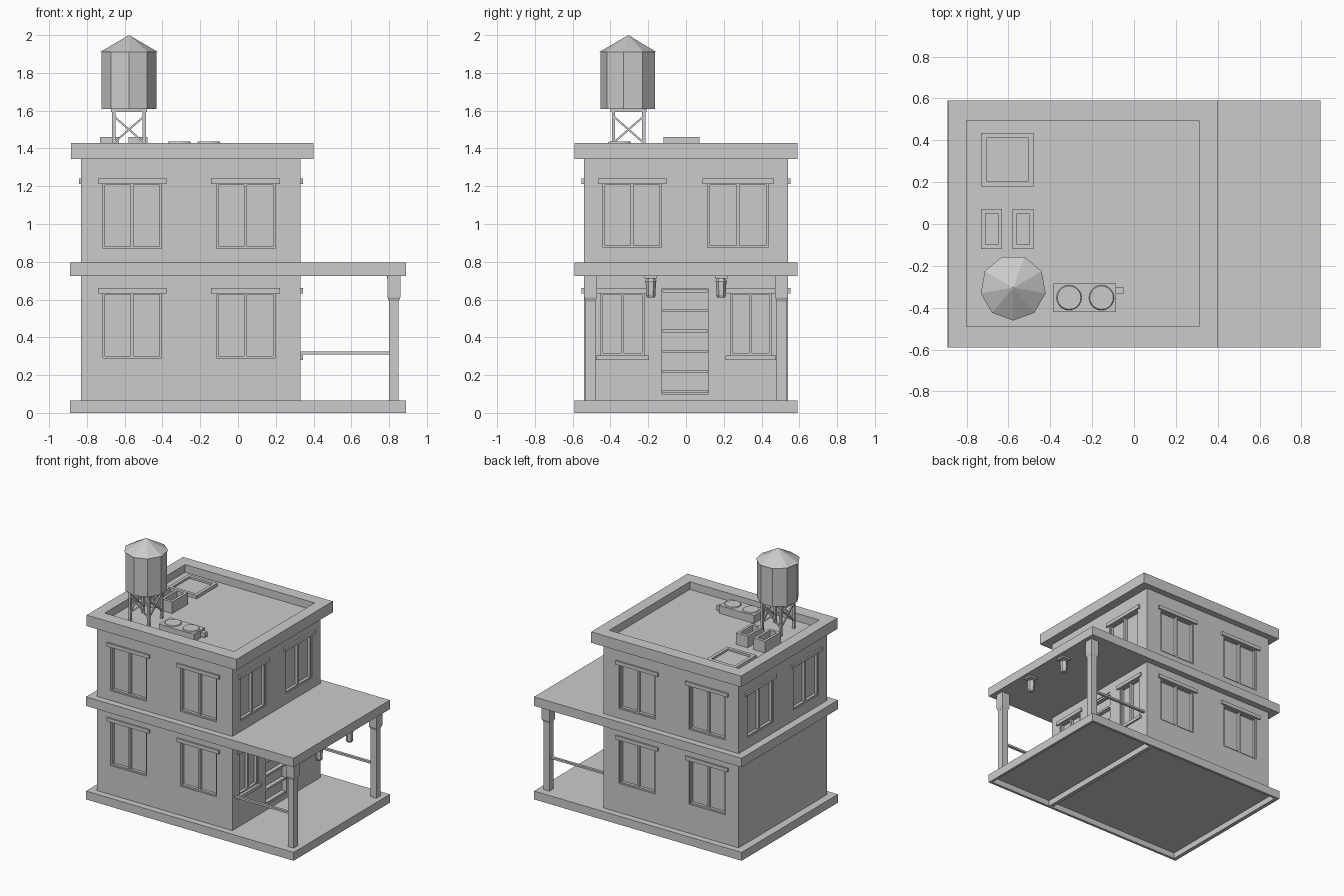
import bpy, bmesh, math
from mathutils import Vector, Matrix

if "Cube" in bpy.data.objects:
    bpy.data.objects.remove(bpy.data.objects["Cube"])


def finish(name, bm):
    bmesh.ops.recalc_face_normals(bm, faces=bm.faces)
    me = bpy.data.meshes.new(name)
    bm.to_mesh(me)
    bm.free()
    ob = bpy.data.objects.new(name, me)
    bpy.context.collection.objects.link(ob)
    return ob


def boxes(name, items):
    """One object from boxes given as (x0, x1, y0, y1, z0, z1)."""
    bm = bmesh.new()
    for x0, x1, y0, y1, z0, z1 in items:
        m = Matrix.Translation(((x0 + x1) / 2, (y0 + y1) / 2, (z0 + z1) / 2))
        m = m @ Matrix.Diagonal((abs(x1 - x0), abs(y1 - y0), abs(z1 - z0), 1))
        bmesh.ops.create_cube(bm, size=1, matrix=m)
    return finish(name, bm)


def cut(target, items):
    cutter = boxes("cutter", items)
    cutter.hide_render = True
    mod = target.modifiers.new("cut", 'BOOLEAN')
    mod.operation, mod.solver, mod.object = 'DIFFERENCE', 'EXACT', cutter
    bpy.context.view_layer.objects.active = target
    bpy.ops.object.modifier_apply(modifier=mod.name)
    bpy.data.objects.remove(cutter)


def cone(name, sides, r1, r2, z0, z1, x, y, turn=0):
    bm = bmesh.new()
    m = Matrix.Translation((x, y, (z0 + z1) / 2)) @ Matrix.Rotation(math.radians(turn), 4, 'Z')
    bmesh.ops.create_cone(bm, cap_ends=True, segments=sides, radius1=r1, radius2=r2,
                          depth=z1 - z0, matrix=m)
    return finish(name, bm)


def beam(bm, a, b, w):
    a, b = Vector(a), Vector(b)
    m = Matrix.Translation((a + b) / 2) @ (b - a).to_track_quat('Z', 'Y').to_matrix().to_4x4()
    bmesh.ops.create_cube(bm, size=1, matrix=m @ Matrix.Diagonal((w, w, (b - a).length, 1)))


X0, X1, Y = -0.83, 0.33, 0.54


def on_wall(wall, u0, u1, z0, z1, d0, d1):
    """Box on a wall: u runs along the wall, d is the offset outward."""
    if wall == "front":
        return (u0, u1, -Y - d1, -Y - d0, z0, z1)
    if wall == "back":
        return (u0, u1, Y + d0, Y + d1, z0, z1)
    if wall == "right":
        return (X1 + d0, X1 + d1, u0, u1, z0, z1)
    return (X0 - d1, X0 - d0, u0, u1, z0, z1)


def window(wall, u0, u1, z0, z1, sill=False):
    """Adds a framed two-pane window with lintel; returns its opening."""
    mid, f, d = (u0 + u1) / 2, 0.011, (-0.03, -0.008)
    bars = [(u0, u0 + f, z0, z1), (u1 - f, u1, z0, z1), (mid - 0.008, mid + 0.008, z0, z1),
            (u0, u1, z0, z0 + f), (u0, u1, z1 - f, z1)]
    boxes(wall + "_window_frame", [on_wall(wall, *b, *d) for b in bars])
    boxes(wall + "_lintel", [on_wall(wall, u0 - 0.027, u1 + 0.027, z1 - 0.005, z1 + 0.023, -0.01, 0.013)])
    if sill:
        boxes(wall + "_sill", [on_wall(wall, u0 - 0.027, u1 + 0.027, z0 - 0.025, z0, -0.01, 0.013)])
    return on_wall(wall, u0, u1, z0, z1, -0.03, 0.05)


# plinth: open underneath, with a cross rib below the porch wall
plinth = boxes("plinth", [(-0.89, 0.89, -0.59, 0.59, 0, 0.065)])
cut(plinth, [(-0.86, 0.30, -0.57, 0.57, -0.1, 0.045), (0.33, 0.87, -0.57, 0.57, -0.1, 0.045)])

# storeys and slabs
lower = boxes("lower_storey", [(X0, X1, -Y, Y, 0.065, 0.725)])
boxes("middle_slab", [(-0.89, 0.89, -0.59, 0.59, 0.725, 0.795)])
upper = boxes("upper_storey", [(X0, X1, -Y, Y, 0.795, 1.345)])
FLOOR = 1.37
roof = boxes("roof_parapet", [(-0.885, 0.40, -0.59, 0.59, 1.345, 1.43)])
cut(roof, [(-0.80, 0.31, -0.49, 0.495, FLOOR, 1.6)])

# windows and door
low, high = [], []
for wall in ("front", "back"):
    for u0, u1 in ((-0.715, -0.405), (-0.115, 0.195)):
        low.append(window(wall, u0, u1, 0.29, 0.637))
        high.append(window(wall, u0, u1, 0.87, 1.217))
for wall in ("right", "left"):
    for u0, u1 in ((-0.44, -0.13), (0.115, 0.435)):
        high.append(window(wall, u0, u1, 0.875, 1.217))
for u0, u1 in ((-0.45, -0.222), (0.235, 0.45)):
    low.append(window("right", u0, u1, 0.305, 0.637, sill=True))
low.append(on_wall("right", -0.13, 0.12, 0.10, 0.655, -0.035, 0.05))
boxes("door_slats", [on_wall("right", -0.125, 0.115, z, z + 0.015, -0.035, -0.003)
                     for z in (0.105, 0.212, 0.319, 0.426, 0.533, 0.638)])
cut(lower, low)
cut(upper, high)

# porch posts, rails and lanterns
for s in (-1, 1):
    y = s * 0.506
    boxes("porch_post", [(0.80, 0.85, y - 0.026, y + 0.026, 0.065, 0.725)])
    cone("post_capital", 4, 0.036, 0.048, 0.59, 0.612, 0.825, y, 45)
    boxes("post_capital_block", [(0.791, 0.859, y - 0.034, y + 0.034, 0.612, 0.725)])
    boxes("porch_rail", [(0.33, 0.80, y - 0.01, y + 0.01, 0.31, 0.325)])
    y = s * 0.186
    boxes("lantern_mount", [(0.79, 0.86, y - 0.033, y + 0.033, 0.712, 0.725)])
    cone("lantern_cap", 6, 0.033, 0.02, 0.695, 0.712, 0.825, y)
    cone("lantern_body", 6, 0.024, 0.028, 0.625, 0.695, 0.825, y)
    cone("lantern_foot", 6, 0.02, 0.028, 0.61, 0.625, 0.825, y)

# roof hatch, with a sunken panel
hatch = boxes("roof_hatch", [(-0.73, -0.48, 0.18, 0.435, FLOOR, 1.395)])
cut(hatch, [(-0.705, -0.505, 0.205, 0.41, 1.38, 1.5)])

# two open vents
for x in (-0.73, -0.58):
    vent = boxes("roof_vent", [(x, x + 0.10, -0.12, 0.072, FLOOR, 1.46)])
    cut(vent, [(x + 0.02, x + 0.08, -0.098, 0.05, 1.41, 1.6)])

# cooling unit with two fans and a connector
boxes("cooling_unit", [(-0.385, -0.085, -0.42, -0.285, FLOOR, 1.43)])
for x in (-0.31, -0.155):
    cone("fan_cover", 20, 0.06, 0.056, 1.43, 1.437, x, -0.352)
boxes("unit_connector", [(-0.085, -0.05, -0.335, -0.30, 1.38, 1.415)])

# water tower
TX, TY, S = -0.577, -0.304, 0.08
cone("tank_roof", 9, 0.157, 0, 1.91, 2.0, TX, TY, 180)
cone("tank_body", 9, 0.148, 0.148, 1.61, 1.91, TX, TY, 180)
boxes("tank_platform", [(TX - 0.095, TX + 0.095, TY - 0.095, TY + 0.095, 1.592, 1.61)])
bm = bmesh.new()
corners = [(-S, -S), (S, -S), (S, S), (-S, S)]
for i, (ax, ay) in enumerate(corners):
    bx, by = corners[(i + 1) % 4]
    a, b = (TX + ax, TY + ay), (TX + bx, TY + by)
    beam(bm, (*a, FLOOR), (*a, 1.6), 0.018)
    beam(bm, (*a, 1.43), (*b, 1.57), 0.01)
    beam(bm, (*b, 1.43), (*a, 1.57), 0.01)
finish("tower_legs", bm)
